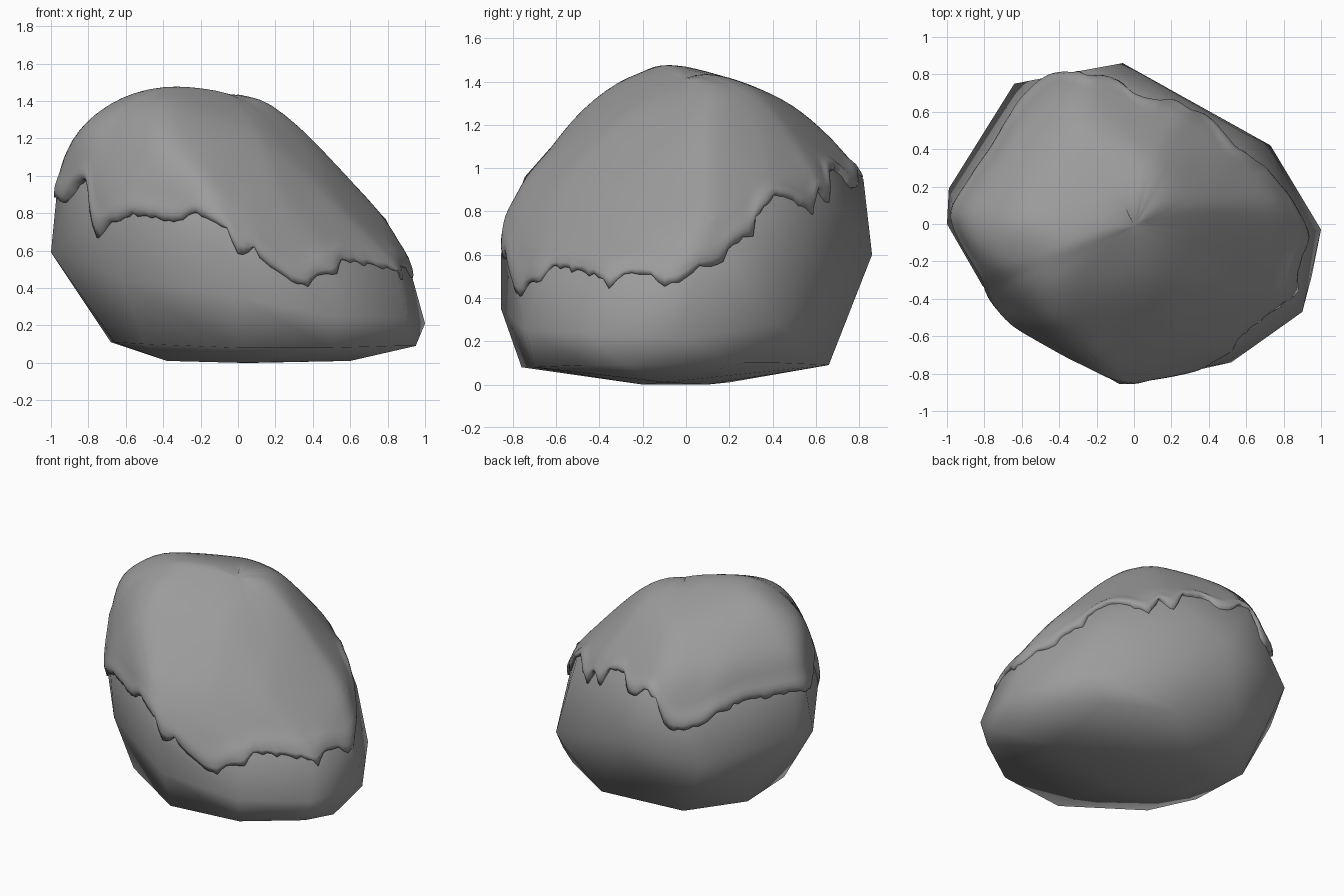
import bpy, bmesh, math, random
from mathutils import Vector
from mathutils.bvhtree import BVHTree

if "Cube" in bpy.data.objects:
    bpy.data.objects.remove(bpy.data.objects["Cube"])

random.seed(4)

# corner points of the boulder, from the base up
base = [(-.38, -.1, .01), (-.36, .2, .01), (0, -.2, 0), (.1, .1, 0), (.6, -.1, .01),
        (-.5, -.46, .1), (-.66, -.16, .11), (-.68, .28, .11), (-.4, .6, .09), (.2, .66, .09),
        (.6, .42, .1), (.78, .27, .1), (.95, -.28, .09), (.85, -.46, .09), (.5, -.7, .08),
        (0, -.76, .08)]
middle = [(-1, 0, .59), (-.99, .19, .62), (-.64, .75, .53), (-.06, .86, .6), (.73, .42, .28),
          (1, -.03, .21), (.9, -.47, .24), (.52, -.74, .25), (0, -.855, .35), (-.08, -.855, .6),
          (-.62, -.51, .45), (-.65, -.52, .86), (-.81, -.33, .75), (.92, -.06, .5),
          (.85, -.37, .5), (.5, -.67, .52), (.6, .48, .62)]
upper = [(-.96, .05, 1.0), (-.9, .06, 1.17), (-.83, -.14, 1.27), (-.42, -.54, 1.23),
         (-.2, -.745, .96), (-.02, -.825, .75), (-.66, .04, 1.39), (-.54, -.02, 1.455),
         (-.38, -.14, 1.47), (-.44, -.36, 1.39), (-.05, .03, 1.445), (.15, .1, 1.395),
         (.09, .32, 1.37), (.33, .1, 1.26), (.79, .1, .77), (.5, -.38, .86), (.25, .6, .98),
         (-.3, .5, 1.28), (-.62, .48, 1.12), (-.34, .74, 1.08), (-.28, .82, .95),
         (.1, -.3, 1.23), (.22, -.6, .89), (.58, .4, .83)]

bm = bmesh.new()
for p in base + middle + upper:
    bm.verts.new(p)
bmesh.ops.convex_hull(bm, input=bm.verts[:])
loose = [v for v in bm.verts if not v.link_faces]
bmesh.ops.delete(bm, geom=loose, context='VERTS')
bmesh.ops.recalc_face_normals(bm, faces=bm.faces[:])
hull = BVHTree.FromBMesh(bm)

# one dark grey for stone and covering
grey = bpy.data.materials.new("dark_grey")
grey.diffuse_color = (.33, .33, .33, 1)
grey.use_nodes = True
grey.node_tree.nodes["Principled BSDF"].inputs["Base Color"].default_value = grey.diffuse_color


def finish(bm, name, angle):
    mesh = bpy.data.meshes.new(name)
    bm.to_mesh(mesh)
    bm.free()
    mesh.materials.append(grey)
    ob = bpy.data.objects.new(name, mesh)
    bpy.context.collection.objects.link(ob)
    bpy.ops.object.select_all(action='DESELECT')
    ob.select_set(True)
    bpy.context.view_layer.objects.active = ob
    bpy.ops.object.shade_smooth_by_angle(angle=math.radians(angle))
    return ob


# softened copy of the boulder that the covering follows
soft = bm.copy()
bmesh.ops.subdivide_edges(soft, edges=soft.edges[:], cuts=5, use_grid_fill=True)
bmesh.ops.triangulate(soft, faces=soft.faces[:])
for _ in range(8):
    bmesh.ops.smooth_vert(soft, verts=soft.verts[:], factor=.5, use_axis_x=True, use_axis_y=True, use_axis_z=True)
soft_hull = BVHTree.FromBMesh(soft)
soft.free()

# sink the hidden top of the stone a little below its covering
for v in bm.verts:
    if v.co.z > 1.06:
        v.co = Vector((0, 0, .6)).lerp(v.co, .97)
finish(bm, "boulder", 70)

# ragged lower edge of the covering: (degrees around, height)
edge = [(0, .5), (4, .55), (12, .56), (14, .62), (20, .68), (24, .69), (26, .78), (33, .83),
        (38, .88), (50, .83), (58, .79), (64, .9), (72, .83), (78, .97), (90, 1.0), (97, .9),
        (102, .92), (106, .98), (113, .95), (115, .79), (119, .75), (127, .76), (136, .82),
        (139, .86), (143, .85), (146, .89), (173, .9), (180, .88), (185, .85), (192, .96), (201, .98),
        (204, .8), (208, .67), (214, .74), (226, .79), (240, .76), (247, .76), (254, .8),
        (262, .75), (267, .7), (269, .6), (272, .57), (276, .61), (279, .54), (285, .48),
        (296, .4), (300, .47), (308, .47), (311, .55), (325, .52), (335, .5), (338, .44),
        (341, .52), (350, .5), (355, .455), (360, .5)]


def edge_height(a):
    for (a0, z0), (a1, z1) in zip(edge, edge[1:]):
        if a0 <= a <= a1:
            return z0 + (z1 - z0) * (a - a0) / (a1 - a0)


# covering: rings cast on to the boulder from a centre inside it
SEG, RINGS = 180, 24
centre, up = Vector((0, 0, .55)), Vector((0, 0, 1))


def cast(tree, start, direction):
    return tree.ray_cast(start + direction * 3, -direction)[0]


bm = bmesh.new()
top = bm.verts.new(cast(soft_hull, centre, up))
rings = [[] for _ in range(RINGS)]
lip = []
for s in range(SEG):
    a = 360 * s / SEG
    out = Vector((math.cos(math.radians(a)), math.sin(math.radians(a)), 0))
    z = edge_height(a) + random.uniform(-.01, .01)
    rim = cast(hull, Vector((0, 0, z)), out)
    low = (rim - centre).normalized()
    for r in range(RINGS):
        t = 1 - (1 - (r + 1) / RINGS) ** 1.3
        d = up.slerp(low, t)
        p, q = cast(soft_hull, centre, d), cast(hull, centre, d)
        k = max(0, (t - .7) / .3)          # meet the real stone at the edge
        rings[r].append(bm.verts.new(p.lerp(q, .5 + .5 * k)))
    lip.append(bm.verts.new(rim - low * .03 + up * .01))
for s in range(SEG):
    n = (s + 1) % SEG
    bm.faces.new((top, rings[0][s], rings[0][n]))
    for r0, r1 in zip(rings, rings[1:] + [lip]):
        bm.faces.new((r0[s], r1[s], r1[n], r0[n]))

# soften creases, then lift with a rounded rim
inner = [top] + [v for ring in rings[:-1] for v in ring]
for _ in range(8):
    bmesh.ops.smooth_vert(bm, verts=inner, factor=.5, use_axis_x=True, use_axis_y=True, use_axis_z=True)
bm.normal_update()
rim_lift = {RINGS: .012, RINGS - 1: .026, RINGS - 2: .03, RINGS - 3: .027}
moves = []
for i, ring in enumerate([[top]] + rings):
    for v in ring:
        n = v.normal if i < RINGS - 1 else (v.co - centre).normalized()
        moves.append((v, n * rim_lift.get(i, .022)))
for v, m in moves:
    v.co += m
finish(bm, "moss_cover", 120)
